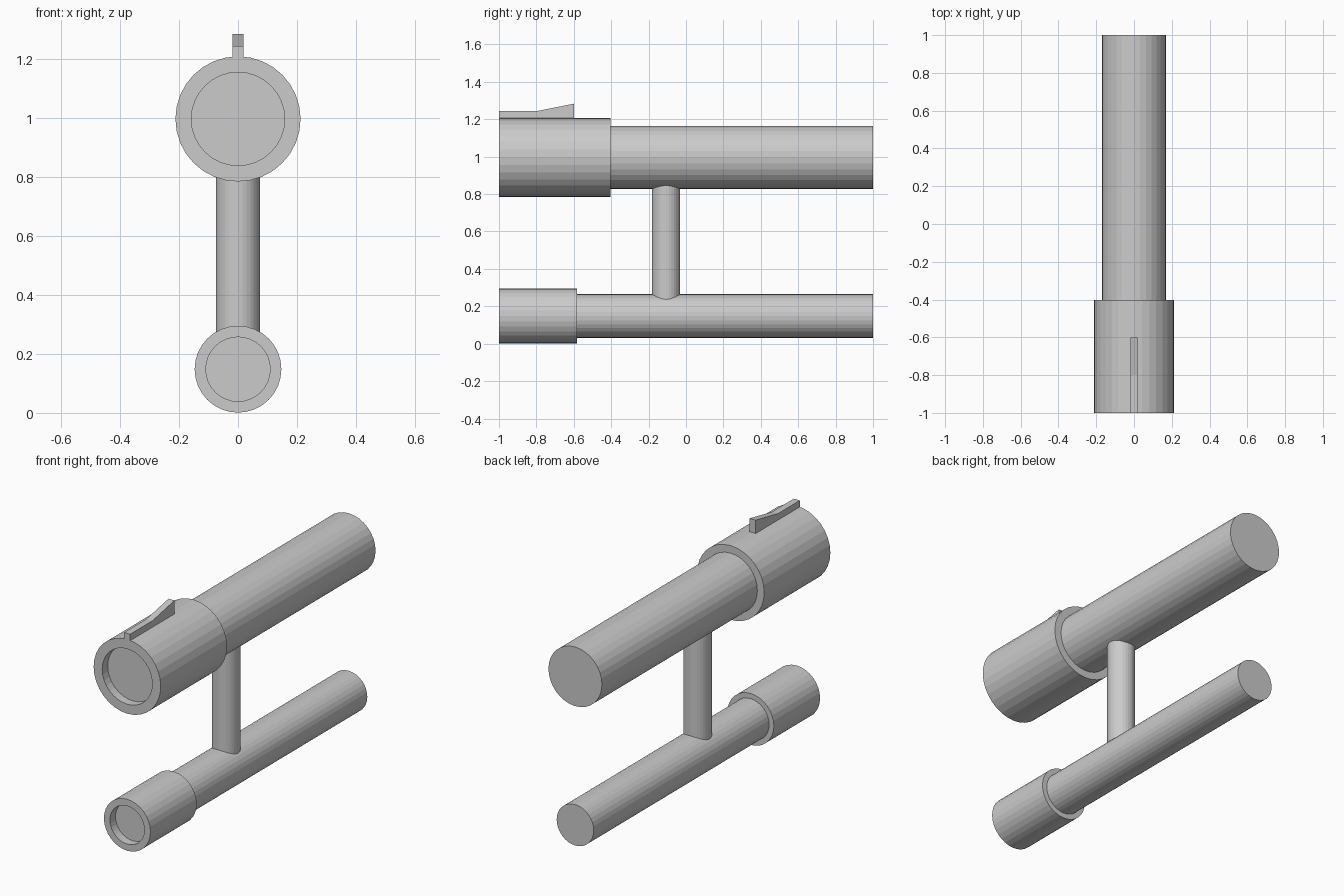
import bpy, bmesh, math

if "Cube" in bpy.data.objects:
    bpy.data.objects.remove(bpy.data.objects["Cube"])

SIDES = 32


def new_object(name, bm):
    bmesh.ops.recalc_face_normals(bm, faces=bm.faces)
    mesh = bpy.data.meshes.new(name)
    bm.to_mesh(mesh)
    bm.free()
    obj = bpy.data.objects.new(name, mesh)
    bpy.context.collection.objects.link(obj)
    return obj


def lathe_along_y(name, profile, z):
    """Revolve (radius, y) points around the y axis at height z; ends are capped."""
    bm = bmesh.new()
    rings = []
    for r, y in profile:
        angles = [2 * math.pi * i / SIDES for i in range(SIDES)]
        rings.append([bm.verts.new((r * math.cos(a), y, z + r * math.sin(a))) for a in angles])
    for a, b in zip(rings, rings[1:]):
        for i in range(SIDES):
            j = (i + 1) % SIDES
            bm.faces.new((a[i], a[j], b[j], b[i]))
    bm.faces.new(rings[0])
    bm.faces.new(rings[-1])
    return new_object(name, bm)


def barrel(name, z, tube_r, collar_r, bore_r, collar_end):
    # recessed front face, thick collar, then a long plain tube
    return lathe_along_y(name, [(bore_r, -0.95), (bore_r, -1), (collar_r, -1),
                                (collar_r, collar_end), (tube_r, collar_end), (tube_r, 1)], z)


# Two parallel barrels
UPPER_Z, LOWER_Z = 0.996, 0.148
barrel("upper_barrel", UPPER_Z, 0.169, 0.212, 0.158, -0.403)
barrel("lower_barrel", LOWER_Z, 0.117, 0.147, 0.109, -0.583)

# Round strut joining the barrels
bottom, top = LOWER_Z + 0.05, UPPER_Z - 0.12
bpy.ops.mesh.primitive_cylinder_add(vertices=SIDES, radius=0.075, depth=top - bottom,
                                    location=(0, -0.106, (bottom + top) / 2))
bpy.context.object.name = "strut"

# Thin ramped fin on top of the upper collar
bm = bmesh.new()
outline = [(-1, 1.204), (-0.6, 1.204), (-0.6, 1.283), (-0.8, 1.243), (-1, 1.243)]
face = bm.faces.new([bm.verts.new((-0.019, y, z)) for y, z in outline])
side = bmesh.ops.extrude_face_region(bm, geom=[face])
bmesh.ops.translate(bm, vec=(0.038, 0, 0),
                    verts=[g for g in side["geom"] if isinstance(g, bmesh.types.BMVert)])
new_object("top_fin", bm)
